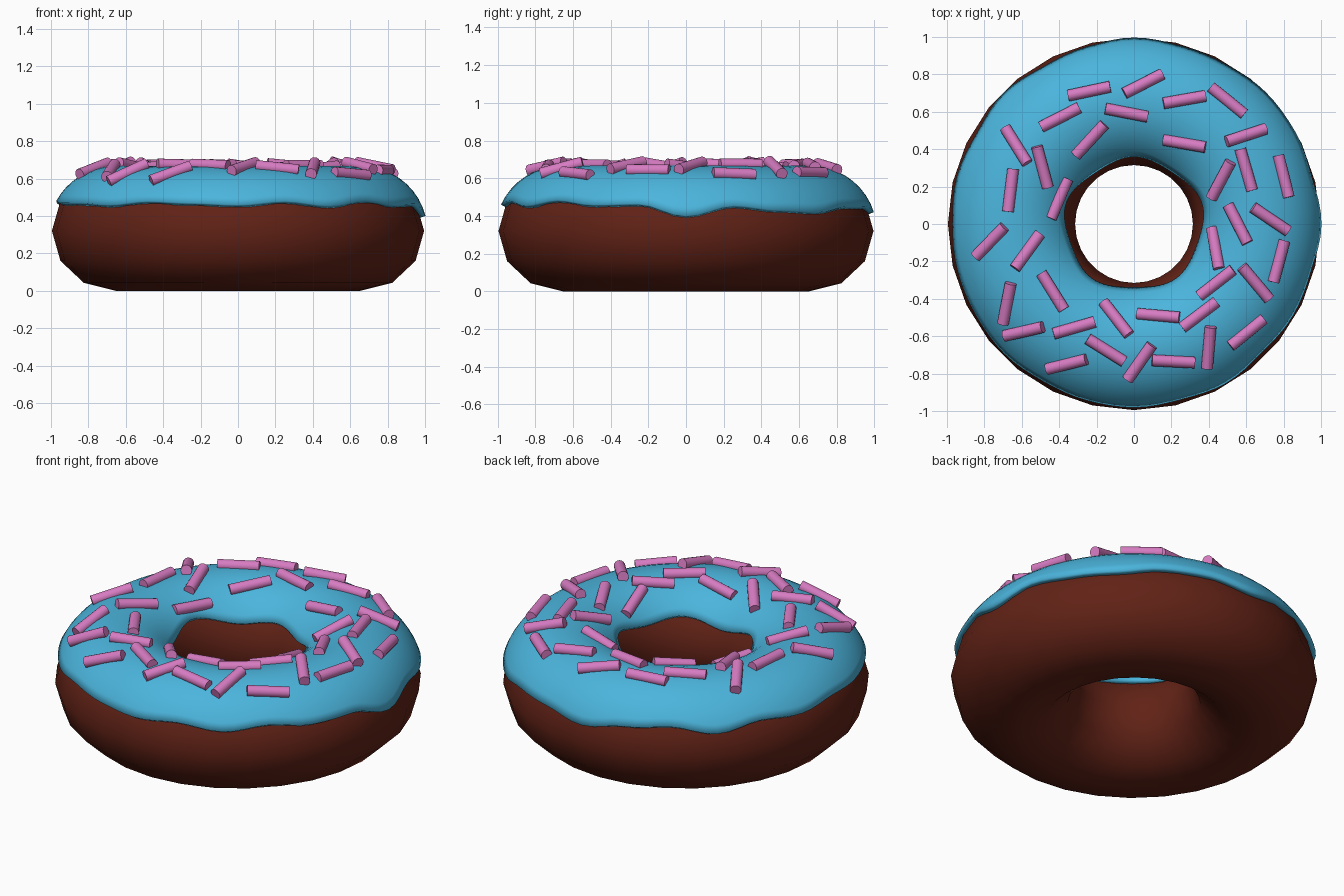
import bpy, bmesh, math
from mathutils import Vector, Matrix

if "Cube" in bpy.data.objects:
    bpy.data.objects.remove(bpy.data.objects["Cube"])

MAJOR, MID_Z = 0.655, 0.32      # ring radius and height of the ring centre
ICE_R, ICE_H = 0.357, 0.347     # icing cross-section half width / half height


def material(name, rgb):
    m = bpy.data.materials.new(name)
    m.diffuse_color = (*rgb, 1)
    m.use_nodes = True
    m.node_tree.nodes["Principled BSDF"].inputs["Base Color"].default_value = m.diffuse_color
    return m


def finish(ob, mat, angle):
    ob.data.materials.append(mat)
    bpy.ops.object.select_all(action='DESELECT')
    ob.select_set(True)
    bpy.context.view_layer.objects.active = ob
    bpy.ops.object.shade_smooth_by_angle(angle=math.radians(angle))


def mesh_object(name, bm):
    me = bpy.data.meshes.new(name)
    bm.to_mesh(me)
    bm.free()
    ob = bpy.data.objects.new(name, me)
    bpy.context.collection.objects.link(ob)
    return ob


# Dough ring
bpy.ops.mesh.primitive_torus_add(major_radius=MAJOR, minor_radius=0.34,
                                 major_segments=28, minor_segments=12,
                                 location=(0, 0, MID_Z))
dough = bpy.context.object
dough.name = "dough"
dough.scale.z = MID_Z / 0.34
bpy.ops.object.transform_apply(location=False, rotation=False, scale=True)
finish(dough, material("chocolate", (0.12, 0.016, 0.008)), 60)

# Icing: wavy outer drip height every 15 degrees, starting at +x
DRIPS = [.40, .455, .43, .42, .45, .45, .42, .46, .48, .44, .48, .46,
         .48, .47, .47, .46, .48, .47, .46, .48, .455, .485, .46, .465]


def drip(t):
    f = t / math.tau * len(DRIPS)
    i = int(f)
    s = (1 - math.cos((f - i) * math.pi)) / 2
    return DRIPS[i % 24] * (1 - s) + DRIPS[(i + 1) % 24] * s


SEG, ROWS = 96, 16
bm = bmesh.new()
grid = []
for i in range(SEG):
    t = math.tau * i / SEG
    a0 = math.asin((drip(t) - MID_Z) / ICE_H)
    inner_z = 0.51 + 0.018 * math.sin(5 * t) + 0.015 * math.cos(2 * t)
    a1 = math.pi - math.asin((inner_z - MID_Z) / ICE_H)
    row = []
    for j in range(ROWS + 1):
        a = a0 + (a1 - a0) * j / ROWS
        r = MAJOR + ICE_R * math.cos(a)
        row.append(bm.verts.new((r * math.cos(t), r * math.sin(t),
                                 MID_Z + ICE_H * math.sin(a))))
    grid.append(row)
for i in range(SEG):
    p, q = grid[i], grid[(i + 1) % SEG]
    for j in range(ROWS):
        bm.faces.new((p[j], q[j], q[j + 1], p[j + 1]))
icing = mesh_object("icing", bm)
finish(icing, material("blue_icing", (0.07, 0.46, 0.72)), 50)
solid = icing.modifiers.new("thickness", 'SOLIDIFY')
solid.thickness = 0.03
solid.offset = -1

# Sprinkles: x, y, heading in degrees
SPRINKLES = [
    (-.24, .71, 12), (.05, .75, 27), (.27, .665, 10), (.50, .66, -39),
    (.60, .475, 18), (.80, .255, -76), (.60, .29, -74), (.465, .235, 62),
    (.555, 0, -63), (.73, .025, -34), (.775, -.20, 75), (.65, -.315, -50),
    (.44, -.315, 38), (.435, -.13, -80), (.35, -.485, 37), (.605, -.58, 39),
    (.40, -.66, 85), (.21, -.735, -3), (.13, -.49, -5), (.03, -.74, 55),
    (-.095, -.505, -52), (-.15, -.675, -32), (-.32, -.555, 16), (-.36, -.75, 14),
    (-.59, -.575, 13), (-.68, -.425, 79), (-.435, -.36, -58), (-.57, -.145, 54),
    (-.77, -.095, 46), (-.66, .18, 83), (-.63, .42, -58), (-.49, .305, -75),
    (-.40, .135, 67), (-.395, .57, 27), (-.235, .45, 47), (-.04, .595, -11),
    (.27, .43, -10)]


def surface(x, y):
    c = (math.hypot(x, y) - MAJOR) / ICE_R
    return MID_Z + ICE_H * math.sqrt(max(0, 1 - c * c))


bm = bmesh.new()
for x, y, deg in SPRINKLES:
    dx, dy = math.cos(math.radians(deg)), math.sin(math.radians(deg))
    e = 0.02
    slope = (surface(x + e * dx, y + e * dy) - surface(x - e * dx, y - e * dy)) / (2 * e)
    rot = Vector((dx, dy, slope)).to_track_quat('Z', 'Y').to_matrix().to_4x4()
    bmesh.ops.create_cone(bm, cap_ends=True, segments=16, radius1=0.031, radius2=0.031,
                          depth=0.23,
                          matrix=Matrix.Translation((x, y, surface(x, y) + 0.006)) @ rot)
finish(mesh_object("sprinkles", bm), material("pink_sprinkle", (0.68, 0.2, 0.54)), 40)
